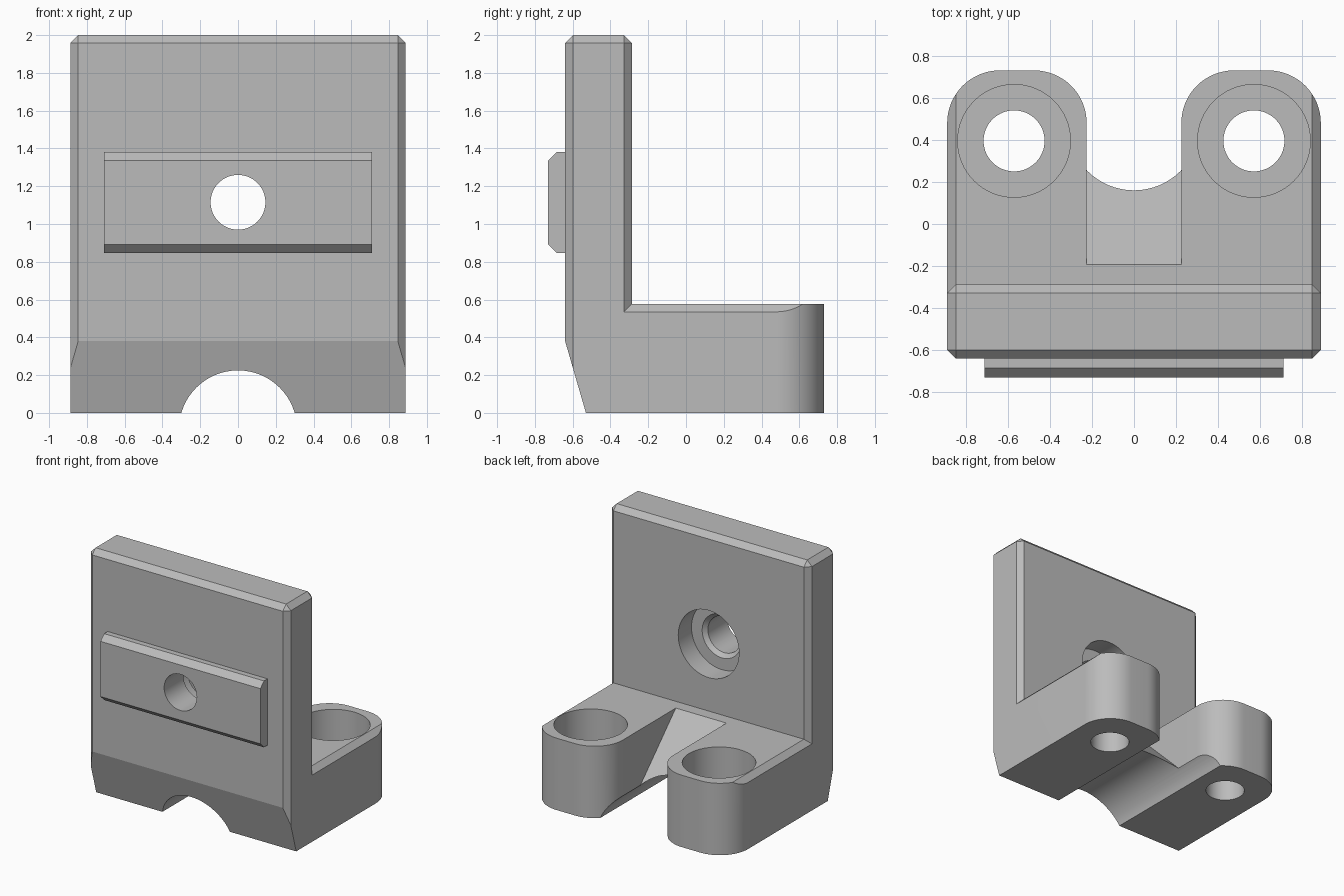
import bpy, bmesh
from math import sin, cos, pi, radians
from mathutils import Vector

cube = bpy.data.objects.get("Cube")
if cube:
    bpy.data.objects.remove(cube, do_unlink=True)

W, FRONT, WALL_BACK, REAR = 0.888, -0.64, -0.287, 0.73
BASE_TOP, CH = 0.577, 0.042

grey = bpy.data.materials.new("plain grey")
grey.use_nodes = True
colour = (0.5, 0.5, 0.5, 1)
grey.diffuse_color = colour
grey.node_tree.nodes["Principled BSDF"].inputs["Base Color"].default_value = colour


def prism(name, pts, axis, lo, hi):
    """Extrude a 2D outline along an axis; the outline uses the other two axes in order."""
    def place(p, t):
        c = list(p)
        c.insert("xyz".index(axis), t)
        return Vector(c)
    bm = bmesh.new()
    ends = [[bm.verts.new(place(p, t)) for p in pts] for t in (lo, hi)]
    bm.faces.new(ends[0])
    bm.faces.new(ends[1])
    for i in range(len(pts)):
        j = (i + 1) % len(pts)
        bm.faces.new((ends[0][i], ends[0][j], ends[1][j], ends[1][i]))
    bmesh.ops.recalc_face_normals(bm, faces=bm.faces)
    mesh = bpy.data.meshes.new(name)
    bm.to_mesh(mesh)
    bm.free()
    mesh.materials.append(grey)
    ob = bpy.data.objects.new(name, mesh)
    bpy.context.collection.objects.link(ob)
    return ob


def arc(cx, cy, r, a0=0, a1=360, n=16):
    return [(cx + r * cos(radians(a0 + (a1 - a0) * i / n)),
             cy + r * sin(radians(a0 + (a1 - a0) * i / n))) for i in range(n + 1)]


def circle(cx, cy, r):
    return arc(cx, cy, r, n=64)[:-1]


def combine(ob, other, operation="DIFFERENCE"):
    mod = ob.modifiers.new("combine", "BOOLEAN")
    mod.operation, mod.solver, mod.object = operation, "EXACT", other
    bpy.context.view_layer.objects.active = ob
    bpy.ops.object.modifier_apply(modifier=mod.name)
    bpy.data.objects.remove(other, do_unlink=True)


# Upright wall, chamfered on every edge except the bottom ones
bracket = prism("bracket", [(-W, FRONT), (W, FRONT), (W, WALL_BACK), (-W, WALL_BACK)], "z", 0, 2)
bm = bmesh.new()
bm.from_mesh(bracket.data)
edges = [e for e in bm.edges if max(v.co.z for v in e.verts) > 1]
bmesh.ops.bevel(bm, geom=edges, offset=CH, segments=1, affect="EDGES", clamp_overlap=False)
# the chamfer must not move the foot of the wall off the floor
bm.to_mesh(bracket.data)
bm.free()

# Foot: chamfered block trimmed to a plan with two rounded lobes
foot = prism("foot", [(-W, 0), (W, 0), (W, BASE_TOP - CH), (W - CH, BASE_TOP),
                      (CH - W, BASE_TOP), (-W, BASE_TOP - CH)], "y", WALL_BACK - CH, REAR + 0.1)
R, GAP = 0.25, 0.225
lobe = arc(W - R, REAR - R, R, 0, 90) + arc(GAP + R, REAR - R, R, 90, 180)
plan = [(W, -0.5)] + lobe + [(GAP, 0.3), (-GAP, 0.3)]
plan += [(-x, y) for x, y in reversed(lobe)] + [(-W, -0.5)]
combine(foot, prism("plan", plan, "z", -0.5, 1), "INTERSECT")
combine(bracket, foot, "UNION")

# Ramp between the lobes, falling at 45 degrees towards the rear
combine(bracket, prism("ramp", [(-0.192, BASE_TOP), (-0.192, 0.8), (0.9, 0.8),
                                (0.9, -0.515)], "x", -GAP, GAP))

# Sloped lower front
combine(bracket, prism("slope", [(-0.9, 0.38), (FRONT, 0.38), (-0.501, -0.1),
                                 (-0.9, -0.1)], "x", -1.2, 1.2))

# Locating key on the front, chamfered above and below
K0, K1, KF, KC = 0.847, 1.38, -0.73, 0.045
combine(bracket, prism("key", [(-0.6, K0), (KF + KC, K0), (KF, K0 + KC), (KF, K1 - KC),
                               (KF + KC, K1), (-0.6, K1)], "x", -0.71, 0.71), "UNION")

# Arched channel along the underside
combine(bracket, prism("arch", circle(0, -0.0875, 0.3125), "y", -1, 1))

# Counterbored screw holes in the lobes
for s in (-1, 1):
    combine(bracket, prism("bore", circle(s * 0.57, 0.395, 0.145), "z", -0.2, 0.4))
    combine(bracket, prism("counterbore", circle(s * 0.57, 0.395, 0.268), "z", 0.2, 0.8))

# Counterbored hole through the wall, with a small countersink
HZ, SEAT = 1.115, -0.455
combine(bracket, prism("wall_bore", circle(0, HZ, 0.145), "y", -1, -0.35))
combine(bracket, prism("wall_counterbore", circle(0, HZ, 0.27), "y", SEAT, 0))
sink = prism("countersink", circle(0, HZ, 0.175), "y", SEAT - 0.03, SEAT + 0.05)
for v in sink.data.vertices:
    if v.co.y < SEAT:
        v.co.x *= 0.145 / 0.175
        v.co.z = HZ + (v.co.z - HZ) * 0.145 / 0.175
    else:
        v.co.y = SEAT
combine(bracket, sink)

# Smooth the curved walls, keep the edges crisp
bpy.ops.object.select_all(action="DESELECT")
bracket.select_set(True)
bpy.context.view_layer.objects.active = bracket
bpy.ops.object.shade_smooth_by_angle(angle=radians(14))
